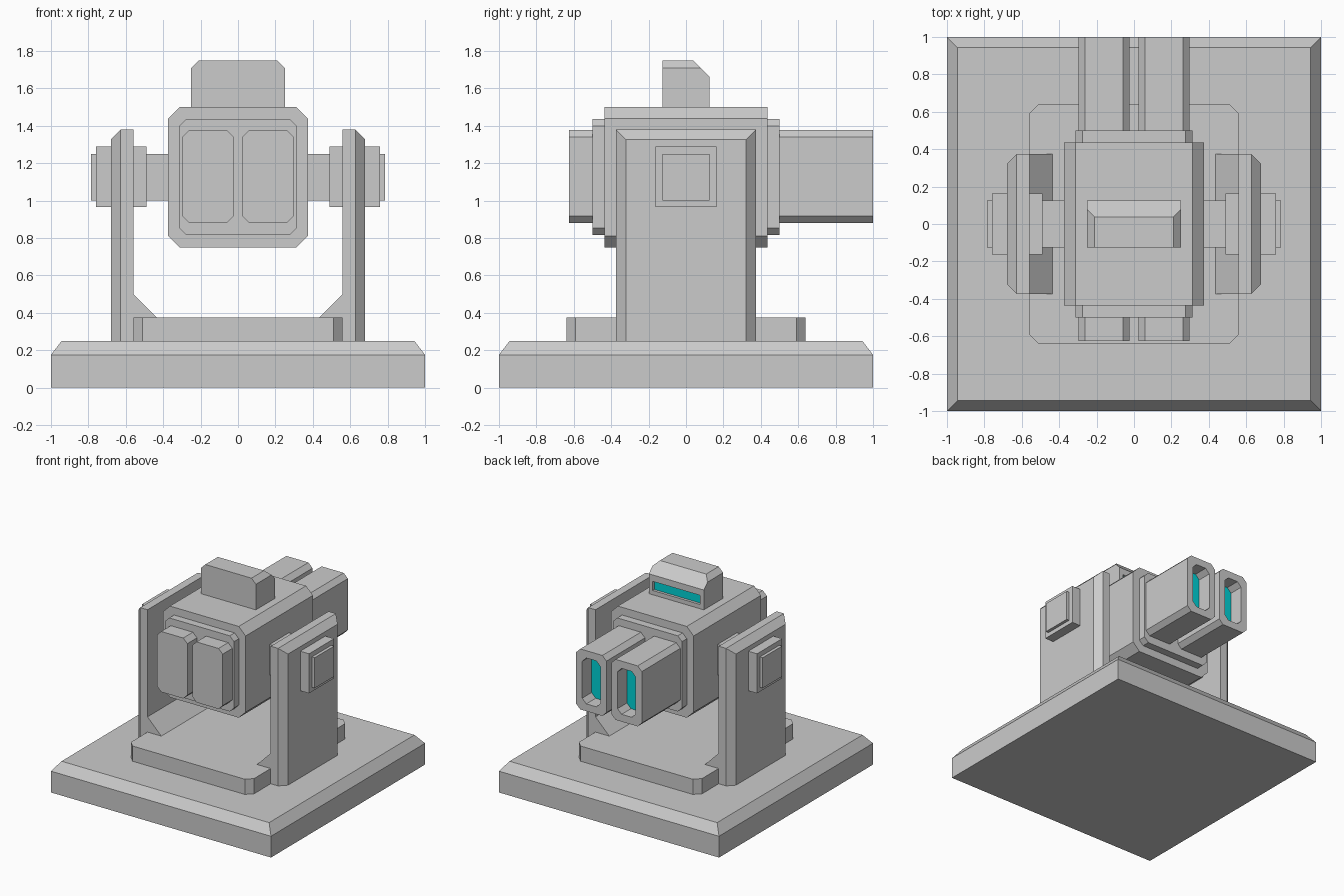
import bpy, bmesh
from mathutils import Vector

if "Cube" in bpy.data.objects:
    bpy.data.objects.remove(bpy.data.objects["Cube"])

cyan = bpy.data.materials.new("cyan_glow")
cyan.diffuse_color = (0.0, 0.65, 0.68, 1)
cyan.use_nodes = True
cyan.node_tree.nodes["Principled BSDF"].inputs["Base Color"].default_value = cyan.diffuse_color


def prism(name, profile, axis, lo, hi, mat=None):
    """Extrude a 2D profile along an axis ('y': profile is x,z; 'z': profile is x,y)."""
    bm = bmesh.new()
    place = (lambda a, b: (a, lo, b)) if axis == 'y' else (lambda a, b: (a, b, lo))
    face = bm.faces.new([bm.verts.new(place(a, b)) for a, b in profile])
    ext = bmesh.ops.extrude_face_region(bm, geom=[face])
    step = Vector((0, hi - lo, 0)) if axis == 'y' else Vector((0, 0, hi - lo))
    for v in ext['geom']:
        if isinstance(v, bmesh.types.BMVert):
            v.co += step
    bmesh.ops.recalc_face_normals(bm, faces=bm.faces)
    mesh = bpy.data.meshes.new(name)
    bm.to_mesh(mesh)
    bm.free()
    ob = bpy.data.objects.new(name, mesh)
    bpy.context.collection.objects.link(ob)
    if mat:
        mesh.materials.append(mat)
    return ob


def octagon(x0, x1, y0, y1, c):
    return [(x0 + c, y0), (x1 - c, y0), (x1, y0 + c), (x1, y1 - c),
            (x1 - c, y1), (x0 + c, y1), (x0, y1 - c), (x0, y0 + c)]


def rect(x0, x1, y0, y1):
    return [(x0, y0), (x1, y0), (x1, y1), (x0, y1)]


def edit(ob, fn):
    bm = bmesh.new()
    bm.from_mesh(ob.data)
    fn(bm)
    bm.to_mesh(ob.data)
    bm.free()


def chamfer(ob, width, pick):
    """Flat bevel on the edges whose two vertices satisfy pick."""
    edit(ob, lambda bm: bmesh.ops.bevel(
        bm, geom=[e for e in bm.edges if pick(e.verts[0].co, e.verts[1].co)],
        offset=width, segments=1, profile=0.5, affect='EDGES'))


def carve(ob, cutter):
    cutter.hide_render = True
    mod = ob.modifiers.new("recess", 'BOOLEAN')
    mod.operation, mod.solver, mod.object = 'DIFFERENCE', 'EXACT', cutter
    bpy.context.view_layer.objects.active = ob
    bpy.ops.object.modifier_apply(modifier=mod.name)
    bpy.data.objects.remove(cutter)


def mirror(*obs):
    for ob in obs:
        ob.modifiers.new("mirror", 'MIRROR').use_axis[0] = True


# Base slab with sloped rim
base = prism("base", rect(-1, 1, -1, 1), 'z', 0, 0.175)


def add_rim(bm):
    top = max(bm.faces, key=lambda f: f.calc_center_median().z)
    bmesh.ops.inset_region(bm, faces=[top], thickness=0.08, depth=0)
    for v in top.verts:
        v.co.z = 0.25


edit(base, add_rim)

# Turntable plate
prism("turntable_plate", octagon(-0.56, 0.56, -0.64, 0.64, 0.05), 'z', 0.25, 0.375)

# Side supports with gusset foot and chamfered outer edges
arm = prism("support_arm", [(0.56, 1.38), (0.68, 1.38), (0.68, 0.25),
                            (0.43, 0.25), (0.43, 0.37), (0.56, 0.5)], 'y', -0.375, 0.375)
chamfer(arm, 0.053, lambda a, b: min(a.x, b.x) > 0.67 and max(a.z, b.z) > 0.3)

# Pivot housings and pins
housing = prism("pivot_housing", rect(0.49, 0.76, 0.965, 1.29), 'y', -0.163, 0.163)
pin = prism("pivot_pin", rect(0.36, 0.785, 1.0, 1.25), 'y', -0.125, 0.125)

# Head and collar
prism("head", octagon(-0.375, 0.375, 0.75, 1.5, 0.062), 'y', -0.437, 0.437)
prism("head_collar", octagon(-0.313, 0.313, 0.815, 1.437, 0.038), 'y', -0.5, 0.5)

# Twin barrels with recessed glowing muzzles
barrel = prism("barrel", octagon(0.023, 0.298, 0.88, 1.377, 0.037), 'y', -0.625, 1.0)
hole = octagon(0.078, 0.243, 0.94, 1.317, 0.037)
carve(barrel, prism("muzzle_cutter", hole, 'y', 0.875, 1.1))
glow = prism("muzzle_glow", hole, 'y', 0.865, 0.878, cyan)
mirror(arm, housing, pin, barrel, glow)

# Sensor box with sloped back and recessed visor
sensor = prism("sensor_box", [(-0.25, 1.5), (0.25, 1.5), (0.25, 1.71), (0.21, 1.75),
                              (-0.21, 1.75), (-0.25, 1.71)], 'y', -0.125, 0.125)


def slope_back(bm):
    cut = bmesh.ops.bisect_plane(bm, geom=bm.verts[:] + bm.edges[:] + bm.faces[:],
                                 plane_co=(0, 0.038, 1.75), plane_no=(0, 1, 1),
                                 clear_outer=True)
    edges = [e for e in cut['geom_cut'] if isinstance(e, bmesh.types.BMEdge)]
    bmesh.ops.contextual_create(bm, geom=edges)
    bmesh.ops.recalc_face_normals(bm, faces=bm.faces)


edit(sensor, slope_back)
slot = rect(-0.215, 0.215, 1.535, 1.61)
carve(sensor, prism("visor_cutter", slot, 'y', 0.1, 0.2))
prism("visor_glow", slot, 'y', 0.09, 0.103, cyan)
